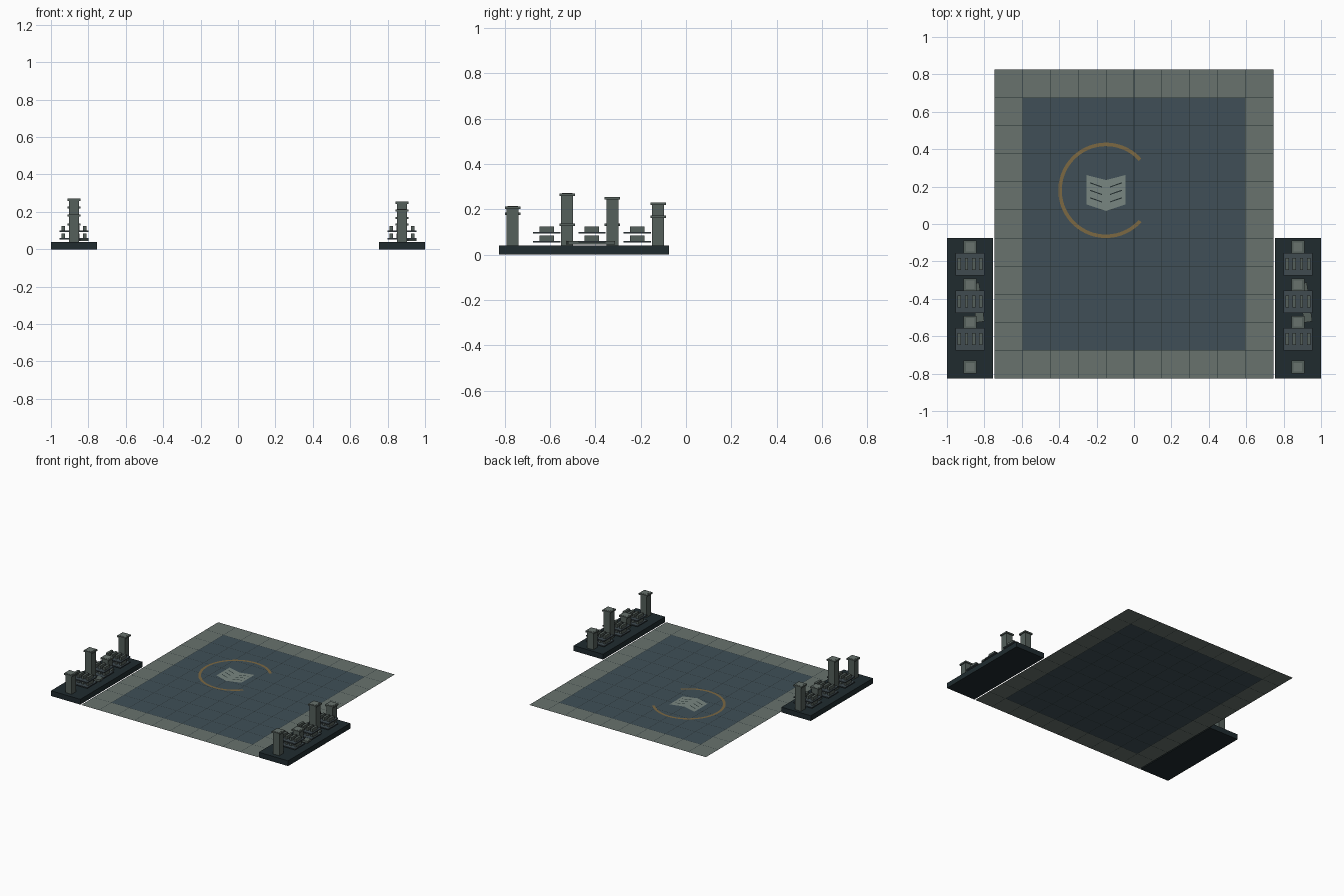
import bpy, bmesh, math
from mathutils import Matrix, Vector

if "Cube" in bpy.data.objects:
    bpy.data.objects.remove(bpy.data.objects["Cube"])


def material(name, rgb):
    m = bpy.data.materials.new(name)
    m.diffuse_color = (*rgb, 1)
    m.use_nodes = True
    m.node_tree.nodes["Principled BSDF"].inputs["Base Color"].default_value = m.diffuse_color
    return m


BORDER = material("pale_stone", (0.14, 0.17, 0.155))
INNER = material("blue_stone", (0.05, 0.078, 0.095))
GROUT = material("dark_grout", (0.018, 0.028, 0.03))
PLINTH = material("plinth_stone", (0.014, 0.024, 0.028))
COLUMN = material("column_stone", (0.09, 0.115, 0.105))
SHELF = material("shelf_slate", (0.05, 0.07, 0.08))
GOLD = material("dull_gold", (0.2, 0.14, 0.055))
PAGE = material("page_stone", (0.19, 0.24, 0.22))


def finish(name, bm, *mats):
    me = bpy.data.meshes.new(name)
    bm.to_mesh(me)
    bm.free()
    for m in mats:
        me.materials.append(m)
    ob = bpy.data.objects.new(name, me)
    bpy.context.collection.objects.link(ob)
    return ob


def add_box(bm, x, y, z0, z1, sx, sy, turn=0, mat=0):
    m = (Matrix.Translation((x, y, (z0 + z1) / 2)) @ Matrix.Rotation(turn, 4, 'Z')
         @ Matrix.Diagonal((sx, sy, z1 - z0, 1)))
    for v in bmesh.ops.create_cube(bm, size=1, matrix=m)["verts"]:
        for f in v.link_faces:
            f.material_index = mat


def add_flat(bm, pts, z):
    bm.faces.new([bm.verts.new((x, y, z)) for x, y in pts]).normal_update()


# tiled floor: 10 x 11 tiles with dark joints and a pale border
NX, NY, HX, HY = 10, 11, 0.745, 0.825
bm = bmesh.new()
grid = [[bm.verts.new((-HX + 2 * HX * i / NX, -HY + 2 * HY * j / NY, 0))
         for j in range(NY + 1)] for i in range(NX + 1)]
tiles = []
for i in range(NX):
    for j in range(NY):
        f = bm.faces.new((grid[i][j], grid[i + 1][j], grid[i + 1][j + 1], grid[i][j + 1]))
        f.material_index = 0 if i in (0, NX - 1) or j in (0, NY - 1) else 1
        tiles.append(f)
bm.normal_update()
rims = bmesh.ops.inset_individual(bm, faces=tiles, thickness=0.002)["faces"]
for f in rims:
    f.material_index = 2
finish("tiled_floor", bm, BORDER, INNER, GROUT)

# open gold ring inlaid in the floor
CX, CY = -0.15, 0.18
bm = bmesh.new()
steps = 56
rows = []
for k in range(steps + 1):
    a = math.radians(42 + 276 * k / steps)
    rows.append([bm.verts.new((CX + r * math.cos(a), CY + r * math.sin(a), 0.001))
                 for r in (0.236, 0.255)])
for p, q in zip(rows, rows[1:]):
    bm.faces.new((p[0], p[1], q[1], q[0]))
finish("floor_ring", bm, GOLD)

# open book inlay: two pages with three dark strokes each
pages, strokes = bmesh.new(), bmesh.new()
for s in (-1, 1):
    quad = [(0, 0.07), (s * 0.105, 0.105), (s * 0.105, 0.262), (0, 0.235)]
    lines = [[(s * 0.022, y), (s * 0.085, y + 0.022), (s * 0.085, y + 0.028), (s * 0.022, y + 0.006)]
             for y in (0.115, 0.155, 0.195)]
    for target, z, shape in [(pages, 0.001, quad)] + [(strokes, 0.0015, l) for l in lines]:
        pts = [(CX + x, y) for x, y in shape]
        add_flat(target, pts if s > 0 else pts[::-1], z)
finish("book_inlay_pages", pages, PAGE)
finish("book_inlay_strokes", strokes, GROUT)

# side platforms: plinth, four columns, two-tier book shelves, fallen slab
COLUMN_Y = (-0.765, -0.525, -0.325, -0.123)
SHELF_Y = (-0.615, -0.415, -0.215)
sides = (("left", -0.8765, (0.186, 0.27, 0.137, 0.229)),
         ("right", 0.8765, (0.213, 0.137, 0.254, 0.172)))
for side, cx, heights in sides:
    bm = bmesh.new()
    add_box(bm, cx, -0.45, 0, 0.04, 0.247, 0.75)
    finish(side + "_plinth", bm, PLINTH)

    bm = bmesh.new()
    for y, h in zip(COLUMN_Y, heights):
        add_box(bm, cx, y, 0.04, h - 0.011, 0.053, 0.053)
        add_box(bm, cx, y, h - 0.011, h, 0.068, 0.068)
        add_box(bm, cx, y, h, h + 0.001, 0.046, 0.046, mat=1)
    finish(side + "_columns", bm, COLUMN, BORDER)

    shelves, books = bmesh.new(), bmesh.new()
    for y in SHELF_Y:
        for z in (0.053, 0.092):
            add_box(shelves, cx, y, z, z + 0.008, 0.155, 0.12)
            for k in range(4):
                add_box(books, cx + (k - 1.5) * 0.038, y, z + 0.008, z + 0.031, 0.018, 0.064)
    finish(side + "_shelves", shelves, SHELF)
    finish(side + "_books", books, COLUMN)

    bm = bmesh.new()
    add_box(bm, cx + 0.04, -0.42, 0.045, 0.06, 0.045, 0.21, math.radians(8))
    finish(side + "_fallen_slab", bm, COLUMN)
